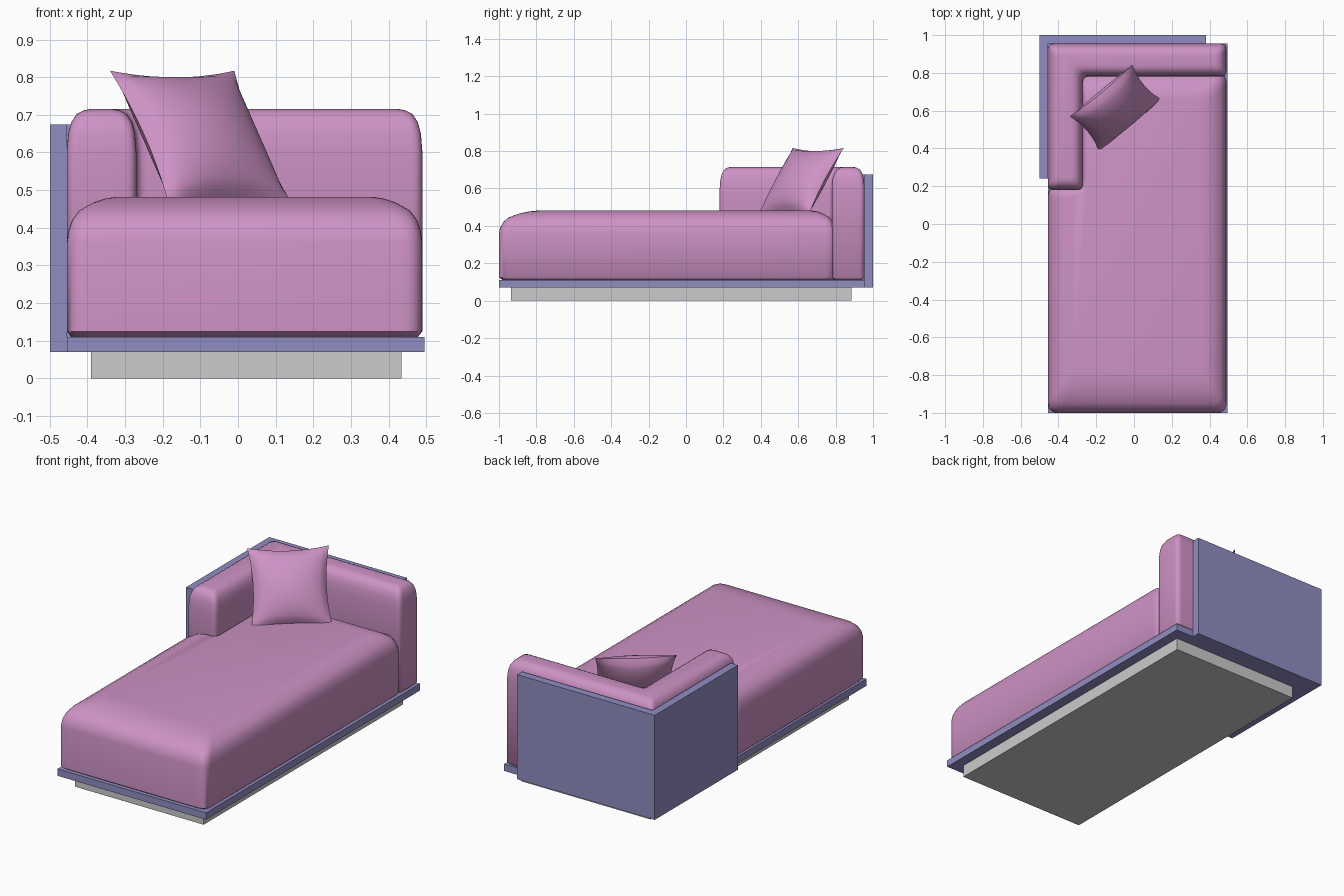
import bpy, bmesh
from mathutils import Vector, Matrix

cube = bpy.data.objects.get("Cube")
if cube:
    bpy.data.objects.remove(cube, do_unlink=True)


def material(name, rgb):
    mat = bpy.data.materials.new(name)
    mat.use_nodes = True
    mat.diffuse_color = (*rgb, 1)
    bsdf = next(n for n in mat.node_tree.nodes if n.type == "BSDF_PRINCIPLED")
    bsdf.inputs["Base Color"].default_value = (*rgb, 1)
    return mat


pink = material("pink fabric", (0.62, 0.29, 0.56))
violet = material("violet panel", (0.28, 0.27, 0.54))
grey = material("light grey", (0.6, 0.6, 0.6))


def finish(name, bm, mat, smooth=False):
    bmesh.ops.recalc_face_normals(bm, faces=bm.faces)
    mesh = bpy.data.meshes.new(name)
    bm.to_mesh(mesh)
    bm.free()
    mesh.materials.append(mat)
    obj = bpy.data.objects.new(name, mesh)
    bpy.context.collection.objects.link(obj)
    if smooth:
        bpy.ops.object.select_all(action="DESELECT")
        obj.select_set(True)
        bpy.context.view_layer.objects.active = obj
        bpy.ops.object.shade_smooth_by_angle(angle=0.9)
    return obj


def inset_outline(points, inset, weights):
    """Move each side of a counter-clockwise outline with square corners inwards."""
    pts = [Vector(p) for p in points]
    n = len(pts)
    shift = []
    for i in range(n):
        d = (pts[(i + 1) % n] - pts[i]).normalized()
        shift.append(Vector((-d.y, d.x)) * inset * weights[i])
    return [pts[i] + shift[i - 1] + shift[i] for i in range(n)]


def round_corners(pts, radius, steps=6):
    out = []
    n = len(pts)
    for i, p in enumerate(pts):
        a, b = pts[i - 1] - p, pts[(i + 1) % n] - p
        r = min(radius, a.length * 0.45, b.length * 0.45)
        start, end = p + a.normalized() * r, p + b.normalized() * r
        for k in range(steps + 1):
            t = k / steps
            out.append(start * (1 - t) ** 2 + p * 2 * t * (1 - t) + end * t * t)
    return out


def stack(name, points, levels, mat, radius=0, weights=None):
    """Join copies of an outline, given as (inset, height), into a solid."""
    weights = weights or [1] * len(points)
    bm = bmesh.new()
    rings = []
    for inset, z in levels:
        pts = inset_outline(points, inset, weights)
        if radius:
            pts = round_corners(pts, radius)
        rings.append([bm.verts.new((p.x, p.y, z)) for p in pts])
    for low, high in zip(rings, rings[1:]):
        for i in range(len(low)):
            bm.faces.new((low[i - 1], low[i], high[i], high[i - 1]))
    bm.faces.new(rings[0][::-1])
    bm.faces.new(rings[-1])
    return finish(name, bm, mat, smooth=radius > 0)


def rect(x0, x1, y0, y1):
    return [(x0, y0), (x1, y0), (x1, y1), (x0, y1)]


# Plinth and platform
stack("plinth", rect(-0.39, 0.435, -0.935, 0.885), [(0, 0), (0, 0.07)], grey)
stack("platform", rect(-0.455, 0.495, -1, 0.955), [(0, 0.07), (0, 0.11)], violet)

# Corner panel wrapping the back and the arm
stack("corner_panel",
      [(-0.5, 0.24), (-0.455, 0.24), (-0.455, 0.955), (0.38, 0.955), (0.38, 1), (-0.5, 1)],
      [(0, 0.07), (0, 0.675)], violet)

# Seat cushion, notched around the arm
stack("seat_cushion",
      [(-0.455, -1), (0.49, -1), (0.49, 0.8), (-0.28, 0.8), (-0.28, 0.2), (-0.455, 0.2)],
      [(0.012, 0.11), (0, 0.125), (0, 0.36), (0.004, 0.39), (0.014, 0.42),
       (0.032, 0.445), (0.07, 0.467), (0.1, 0.477), (0.13, 0.482)],
      pink, radius=0.055, weights=[1.6, 1, 1, 0.2, 0.3, 1])

# Back and arm cushion in one piece
stack("back_and_arm_cushion",
      [(-0.455, 0.18), (-0.27, 0.18), (-0.27, 0.78), (0.49, 0.78), (0.49, 0.955), (-0.455, 0.955)],
      [(0.012, 0.11), (0, 0.125), (0, 0.6), (0.004, 0.65), (0.012, 0.68),
       (0.026, 0.702), (0.045, 0.712), (0.06, 0.715)],
      pink, radius=0.03)

# Throw pillow: two bulged sheets with pinched sides, joined at the seam
HALF, BULGE, PINCH = 0.215, 0.08, 0.1
bm = bmesh.new()
for side in (1, -1):
    sheet = bmesh.ops.create_grid(bm, x_segments=20, y_segments=20, size=1)["verts"]
    for v in sheet:
        a, b = v.co.x, v.co.y
        fa, fb = max(0, 1 - a * a), max(0, 1 - b * b)
        v.co = (a * HALF * (1 - PINCH * fb), b * HALF * (1 - PINCH * fa),
                side * BULGE * (fa * fb) ** 0.6)
bmesh.ops.remove_doubles(bm, verts=bm.verts, dist=0.0001)
across = Vector((0.768, 0.64, 0)).normalized()
normal = across.cross(Vector((-0.155, 0.187, 0.355))).normalized()
up = normal.cross(across)
pose = Matrix((across, up, normal)).transposed().to_4x4()
pose.translation = (-0.0975, 0.614, 0.64)
bmesh.ops.transform(bm, matrix=pose, verts=bm.verts)
finish("throw_pillow", bm, pink, smooth=True)
